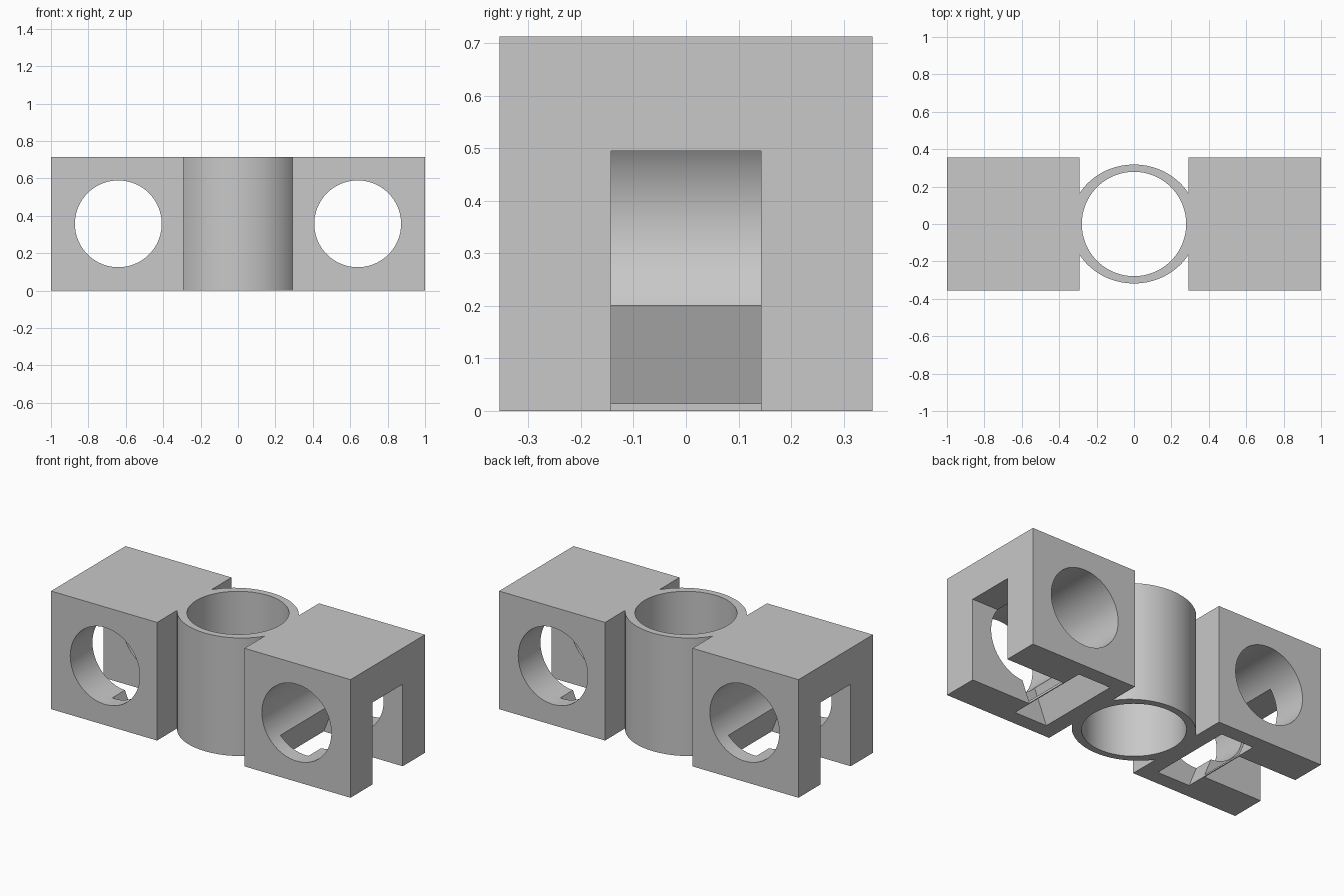
import bpy
from math import radians, cos
from mathutils import Matrix, Vector

default = bpy.data.objects.get("Cube")
if default:
    bpy.data.objects.remove(default, do_unlink=True)

HEIGHT, DEPTH = 0.713, 0.71
INNER_X = 0.292
HOLE = Vector((0.64, 0, 0.357))   # centre of each cross bore
TILT = radians(22)

grey = bpy.data.materials.new("plain grey")
grey.use_nodes = True
colour = (0.58, 0.58, 0.58, 1)
grey.diffuse_color = colour
grey.node_tree.nodes["Principled BSDF"].inputs["Base Color"].default_value = colour


def finish(name):
    obj = bpy.context.object
    obj.name = name
    obj.data.materials.clear()
    obj.data.materials.append(grey)
    return obj


def box(name, low, high):
    """Box between two corners."""
    low, high = Vector(low), Vector(high)
    bpy.ops.mesh.primitive_cube_add(size=1)
    obj = finish(name)
    obj.data.transform(Matrix.Translation((low + high) / 2) @ Matrix.Diagonal((*(high - low), 1)))
    return obj


def cylinder(name, rx, ry, length, matrix):
    bpy.ops.mesh.primitive_cylinder_add(vertices=96, radius=1, depth=length)
    obj = finish(name)
    obj.data.transform(matrix @ Matrix.Diagonal((rx, ry, 1, 1)))
    return obj


def combine(target, tool, operation):
    """Apply a boolean and remove the tool."""
    tool.hide_render = True
    bpy.ops.object.select_all(action="DESELECT")
    target.select_set(True)
    bpy.context.view_layer.objects.active = target
    mod = target.modifiers.new(operation.lower(), "BOOLEAN")
    mod.operation, mod.solver, mod.object = operation, "EXACT", tool
    bpy.ops.object.modifier_apply(modifier=mod.name)
    bpy.data.objects.remove(tool, do_unlink=True)


def clamp_block(side):
    name = "left" if side > 0 else "right"
    block = box(name + "_clamp_block", (INNER_X, -DEPTH / 2, 0), (1, DEPTH / 2, HEIGHT))

    # Round bore running front to back
    bore = cylinder("bore_cutter", 0.232, 0.232, 1,
                    Matrix.Translation(HOLE) @ Matrix.Rotation(radians(90), 4, "X"))
    combine(block, bore, "DIFFERENCE")

    # Open slot in the outer end
    slot = box("slot_cutter", (0.61, -0.143, -0.1), (1.1, 0.143, 0.495))
    combine(block, slot, "DIFFERENCE")

    # Wider tilted pocket from the bore down through the base
    half = 0.1085 * cos(TILT)
    pocket = box("pocket_cutter", (-half, -0.264, -0.6), (half, 0.264, 0))
    pocket.data.transform(Matrix.Translation(HOLE) @ Matrix.Rotation(TILT, 4, "Y"))
    combine(block, pocket, "DIFFERENCE")

    # The right block is the left one turned half round
    if side < 0:
        block.data.transform(Matrix.Rotation(radians(180), 4, "Z"))
    return block


# Central sleeve, slightly oval outside, joined to both blocks
middle = Matrix.Translation((0, 0, HEIGHT / 2))
body = cylinder("sleeve_and_clamps", 0.34, 0.318, HEIGHT, middle)
for side in (1, -1):
    combine(body, clamp_block(side), "UNION")

# Vertical round bore of the sleeve
combine(body, cylinder("sleeve_bore_cutter", 0.279, 0.279, 2, middle), "DIFFERENCE")

body.select_set(True)
bpy.context.view_layer.objects.active = body
bpy.ops.object.shade_smooth_by_angle(angle=radians(30))
